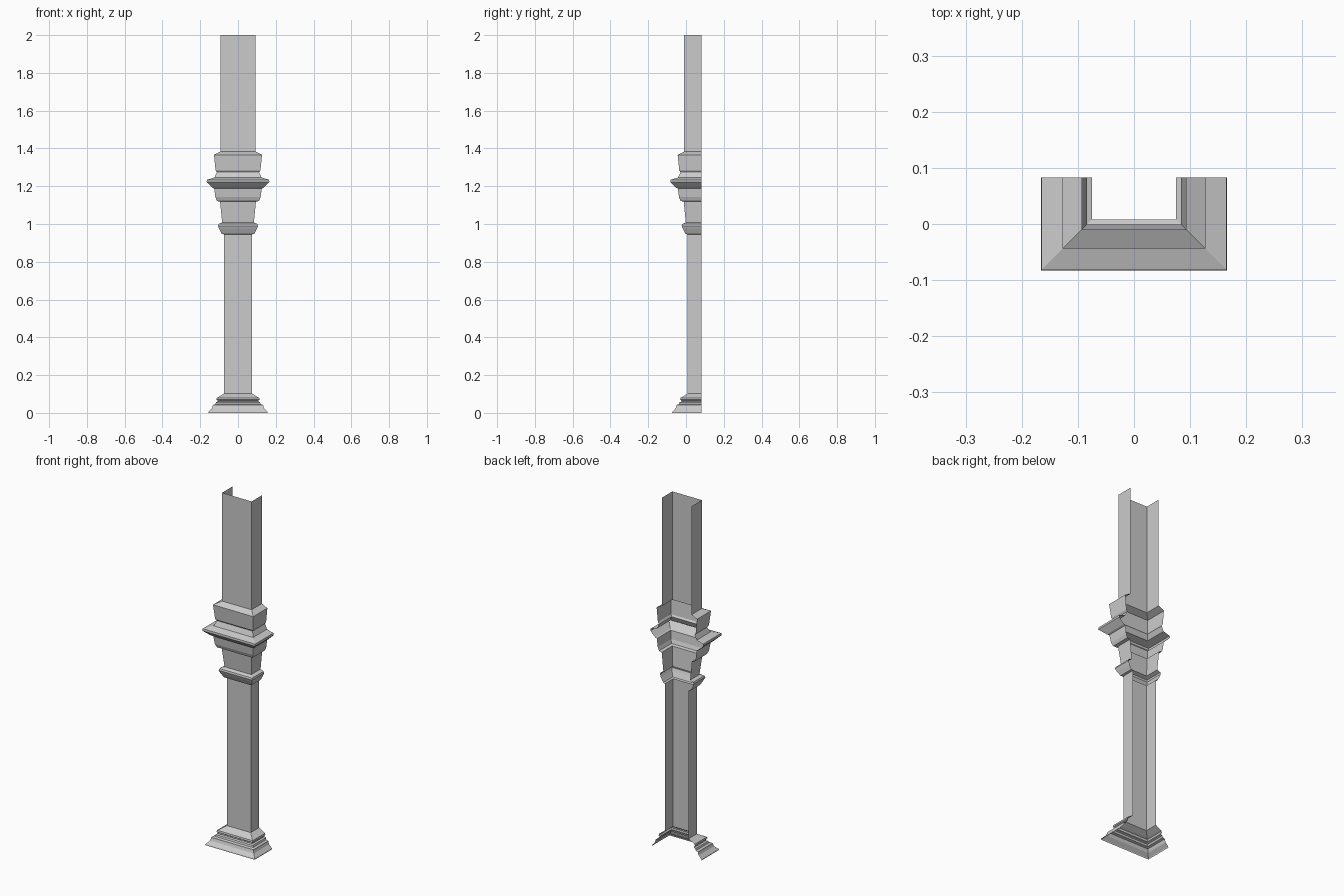
import bpy, bmesh

BACK = 0.083  # wall plane; also the offset between half-width and front depth

def moulding(name, profile):
    """Sweep a (half width, height) profile round three sides, open at the back."""
    bm = bmesh.new()
    rows = []
    for w, z in profile:
        f = BACK - w
        rows.append([bm.verts.new(p) for p in
                     ((-w, BACK, z), (-w, f, z), (w, f, z), (w, BACK, z))])
    for a, b in zip(rows, rows[1:]):
        for i in range(3):
            bm.faces.new((a[i], a[i + 1], b[i + 1], b[i]))
    me = bpy.data.meshes.new(name)
    bm.to_mesh(me)
    bm.free()
    ob = bpy.data.objects.new(name, me)
    bpy.context.collection.objects.link(ob)

# stepped foot
moulding("base_moulding", [
    (0.156, 0), (0.155, 0.006), (0.138, 0.024), (0.134, 0.036), (0.133, 0.042),
    (0.120, 0.046), (0.117, 0.056), (0.108, 0.060), (0.108, 0.066),
    (0.114, 0.070), (0.112, 0.080), (0.104, 0.084), (0.075, 0.102)])

# slim lower shaft
moulding("lower_shaft", [(0.075, 0.102), (0.075, 0.945)])

# collar, tapered neck, projecting ledge and upper block
moulding("capital_moulding", [
    (0.075, 0.945), (0.086, 0.948), (0.100, 0.975), (0.106, 0.990),
    (0.103, 1.000), (0.084, 1.008),
    (0.095, 1.118), (0.112, 1.122), (0.120, 1.142), (0.126, 1.188),
    (0.135, 1.192), (0.166, 1.222), (0.165, 1.234), (0.125, 1.246),
    (0.112, 1.274), (0.119, 1.284), (0.127, 1.366), (0.093, 1.383)])

# wider upper shaft
moulding("upper_shaft", [(0.093, 1.383), (0.093, 2.0)])
